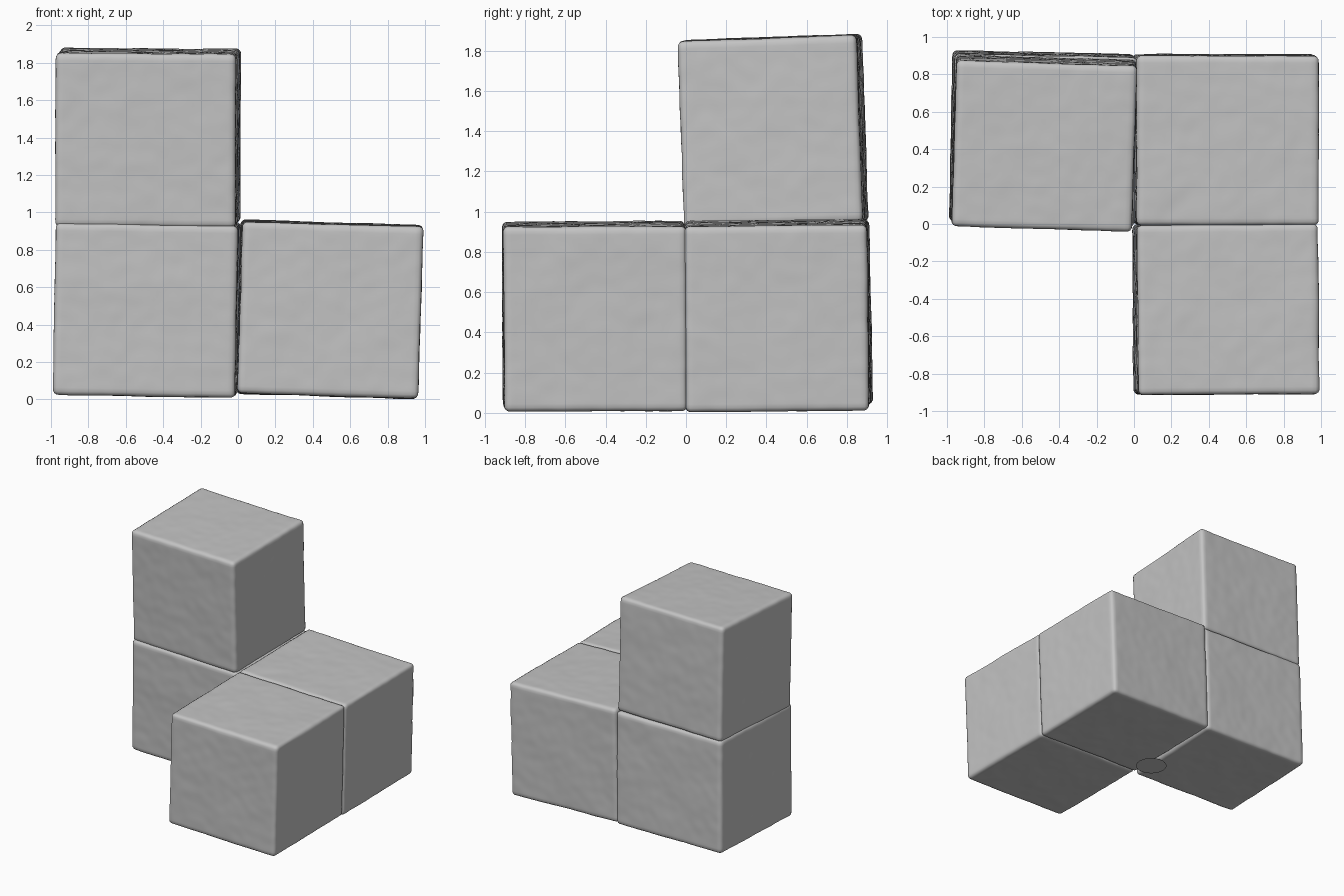
import bpy, bmesh
from math import radians
from mathutils import Vector, Euler, noise

if "Cube" in bpy.data.objects:
    bpy.data.objects.remove(bpy.data.objects["Cube"])

# Single matte grey
grey = bpy.data.materials.new("matte_grey")
grey.use_nodes = True
colour = (0.55, 0.55, 0.55, 1)
grey.diffuse_color = colour
bsdf = next(n for n in grey.node_tree.nodes if n.type == 'BSDF_PRINCIPLED')
bsdf.inputs["Base Color"].default_value = colour
bsdf.inputs["Roughness"].default_value = 0.8


def finish(name, bm):
    mesh = bpy.data.meshes.new(name)
    bm.to_mesh(mesh)
    bm.free()
    mesh.materials.append(grey)
    obj = bpy.data.objects.new(name, mesh)
    bpy.context.collection.objects.link(obj)
    return obj


def rough_block(name, centre, size, tilt, radius=0.028):
    """Soft-edged block with a slightly wrinkled, hand-made skin."""
    bm = bmesh.new()
    bmesh.ops.create_cube(bm, size=1)
    bmesh.ops.subdivide_edges(bm, edges=bm.edges[:], cuts=45, use_grid_fill=True)
    inner = [s / 2 - radius for s in size]
    for v in bm.verts:
        p = Vector(a * s for a, s in zip(v.co, size))
        core = Vector(max(-h, min(h, a)) for a, h in zip(p, inner))
        out = (p - core).normalized()
        q = p + Vector(centre)
        bump = 0.004 * noise.noise(q * 4) + 0.002 * noise.noise(q * 13)
        v.co = core + out * (radius + bump)
    for f in bm.faces:
        f.smooth = True
    obj = finish(name, bm)
    obj.location = centre
    obj.rotation_euler = Euler([radians(a) for a in tilt])
    return obj


# Four blocks: an L on the ground with one stacked on its end
rough_block("tower_lower_block", (-0.486, 0.455, 0.485), (0.975, 0.91, 0.92), (1.2, 1.0, -1.2))
rough_block("tower_upper_block", (-0.481, 0.433, 1.400), (0.965, 0.89, 0.93), (2.0, 0.3, -1.8))
rough_block("corner_block", (0.488, 0.450, 0.482), (0.975, 0.91, 0.925), (0.5, 1.7, 0.0))
rough_block("front_block", (0.490, -0.455, 0.480), (0.970, 0.91, 0.92), (0.3, 1.7, 0.5))

# Small round patch underneath, beside the inner corner
bm = bmesh.new()
bmesh.ops.create_circle(bm, cap_ends=True, segments=32, radius=0.12)
bm.normal_update()
for f in bm.faces:
    if f.normal.z < 0:
        f.normal_flip()
patch = finish("base_patch", bm)
patch.location = (-0.01, 0.2, 0)
